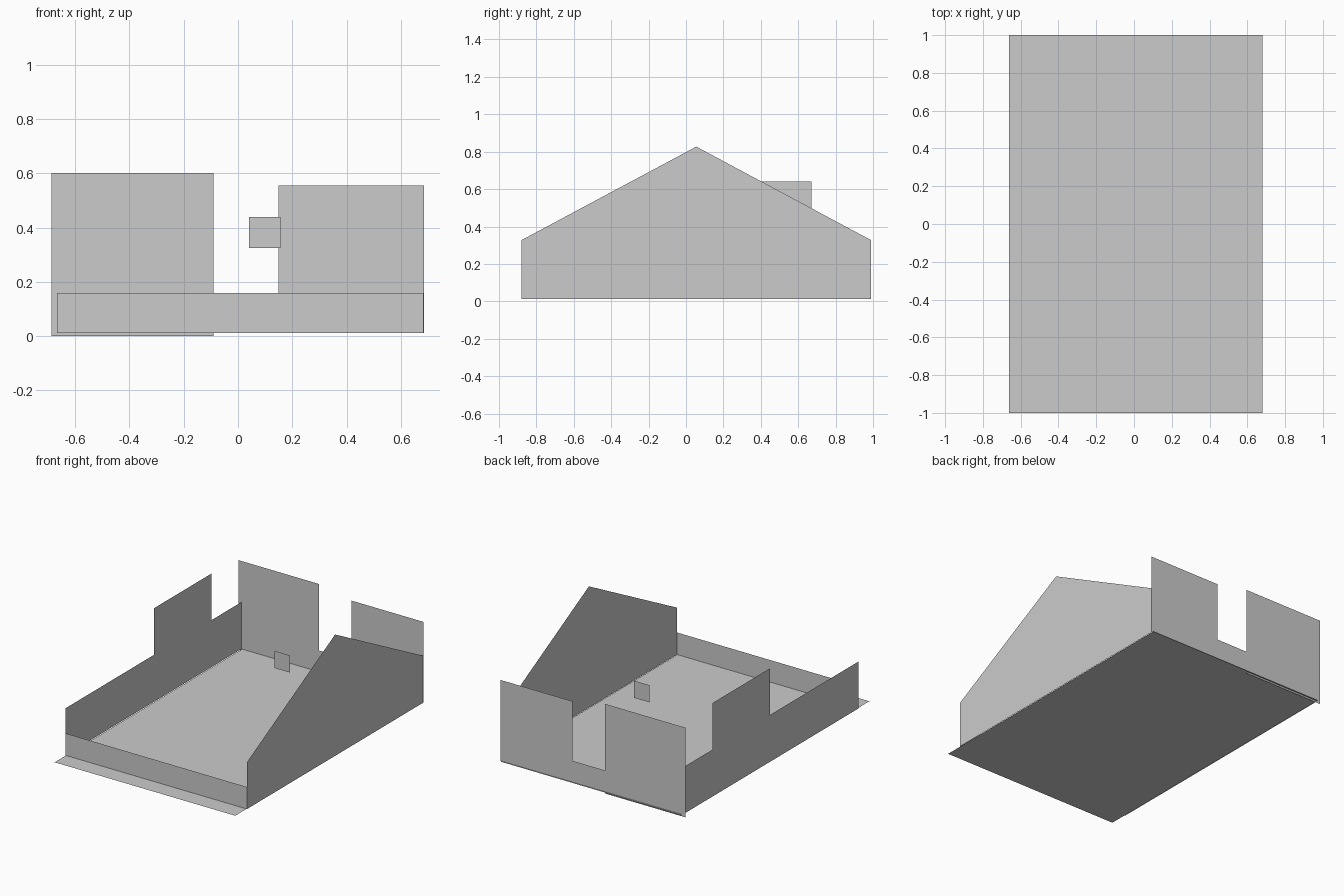
import bpy

if "Cube" in bpy.data.objects:
    bpy.data.objects.remove(bpy.data.objects["Cube"])

FLOOR = 0.012            # height of the floor sheet
LEFT, RIGHT = -0.667, 0.683
FRONT, BACK = -0.88, 0.99
EAVE = 0.327


def sheet(name, outline, axis, offset):
    """Flat polygon: 2D outline placed perpendicular to an axis."""
    place = {
        'x': lambda a, b: (offset, a, b),
        'y': lambda a, b: (a, offset, b),
        'z': lambda a, b: (a, b, offset),
    }[axis]
    mesh = bpy.data.meshes.new(name)
    mesh.from_pydata([place(a, b) for a, b in outline], [], [range(len(outline))])
    mesh.update()
    obj = bpy.data.objects.new(name, mesh)
    bpy.context.collection.objects.link(obj)
    return obj


def rect(a0, a1, b0, b1):
    return [(a0, b0), (a1, b0), (a1, b1), (a0, b1)]


# Floor, reaching a little past the front wall
sheet("floor", rect(-0.662, 0.68, -1, 1), 'z', FLOOR)

# Low front wall
sheet("front_wall", rect(LEFT, RIGHT, FLOOR, 0.16), 'y', FRONT)

# Right wall with its gable above the eave line
sheet("right_wall", rect(FRONT, BACK, FLOOR, EAVE), 'x', RIGHT)
sheet("right_gable", [(FRONT, EAVE), (BACK, EAVE), (0.055, 0.827)], 'x', RIGHT)

# Left wall with a raised panel (wound to face outward)
sheet("left_wall", rect(FRONT, BACK, FLOOR, EAVE)[::-1], 'x', LEFT)
sheet("left_raised_panel", rect(0.06, 0.67, EAVE, 0.64)[::-1], 'x', LEFT)

# Back wall: tall panel on the left, sill across the gap, panel on the right
sheet("back_left_panel", rect(-0.688, -0.09, 0, 0.602)[::-1], 'y', BACK)
sheet("back_sill_and_right_panel",
      [(-0.09, FLOOR), (-0.09, 0.155), (0.15, 0.155),
       (0.15, 0.555), (0.686, 0.555), (0.686, FLOOR)], 'y', BACK)

# Small floating square inside
sheet("hanging_square", rect(0.04, 0.156, 0.325, 0.44), 'y', 0.33)
